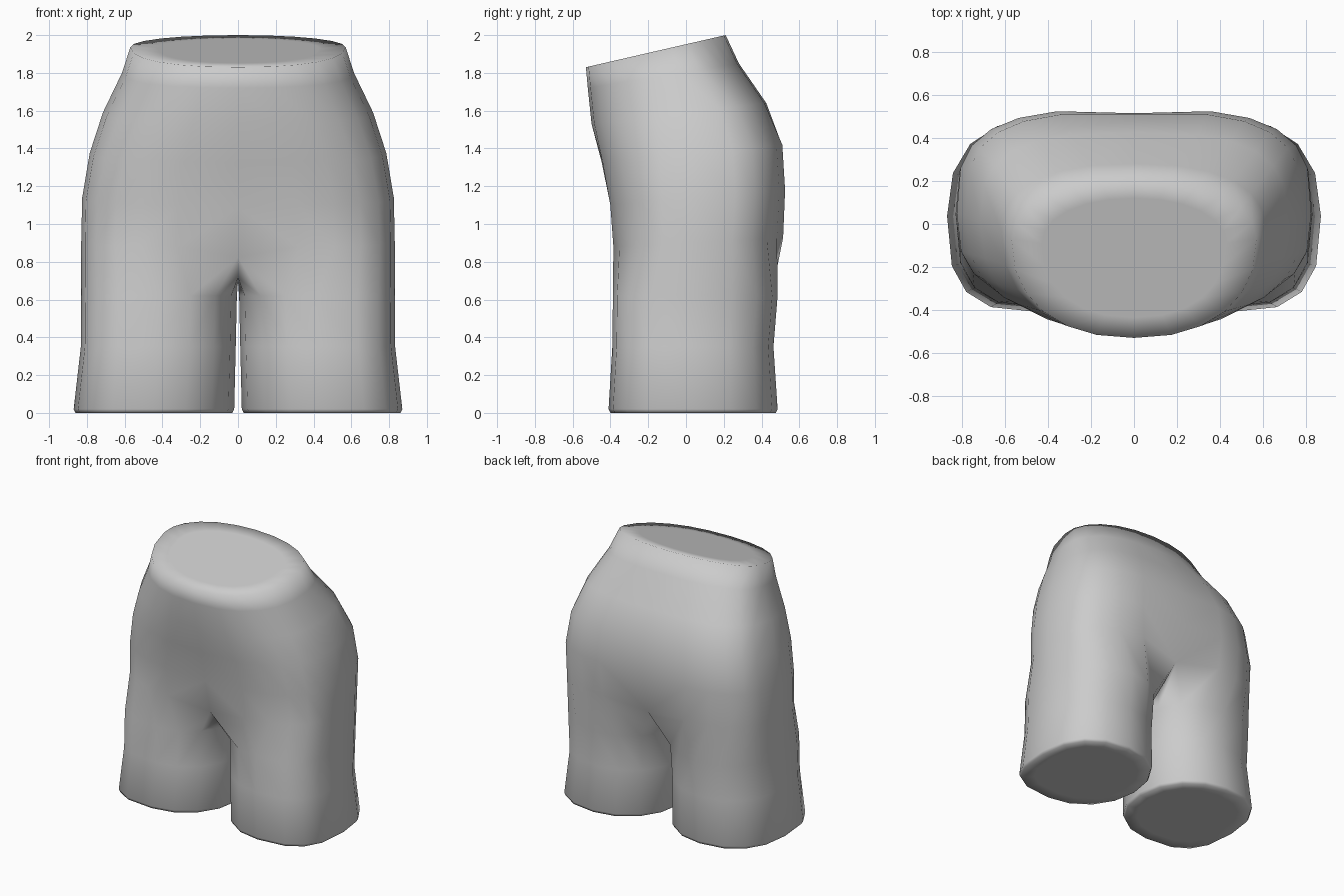
import bpy, bmesh, math

if "Cube" in bpy.data.objects:
    bpy.data.objects.remove(bpy.data.objects["Cube"])

SEG = 12  # segments around half of the torso


def spow(v, e):
    return math.copysign(abs(v) ** e, v) if abs(v) > 1e-6 else 0.0


def torso_ring(zf, zb, w, yf, yb, yc, ef, eb, pinch):
    """Right half outline from front centre, round the hip, to back centre."""
    pts = []
    for i in range(SEG + 1):
        a = math.radians(-90 + 180 * i / SEG)
        e = ef if a < 0 else eb
        x = w * spow(math.cos(a), e)
        y = yc + (yc - yf if a < 0 else yb - yc) * spow(math.sin(a), e)
        z = zf + (zb - zf) * (y - yf) / (yb - yf)
        if i in (0, SEG):  # centre groove
            y -= (y - yc) * pinch
            z -= .4 * pinch
        pts.append((x, y, z))
    return pts


def leg_ring(z, x0, x1, y0, y1):
    """Full leg outline, starting at the front inner corner."""
    pts = []
    yc = (y0 + y1) / 2
    for i in range(SEG + 4):
        a = math.radians(-135 + 22.5 * i)
        c, s = math.cos(a), math.sin(a)
        e = .68 if s < 0 else .84  # flatter front, rounder back
        if c < 0:
            e = .95
        pts.append(((x0 + x1) / 2 + (x1 - x0) / 2 * spow(c, e),
                    yc + (y1 - y0) / 2 * spow(s, e), z))
    return pts


def shrink(points, centre, k):
    return [tuple(c + (p - c) * k for p, c in zip(pt, centre)) for pt in points]


# front z, back z, half width, front y, back y, widest y, roundness, groove
TORSO = [
    (1.83, 2.00, .57, -.53, .21, -.07, .88, .95, 0),
    (1.72, 1.85, .615, -.52, .28, -.04, .86, .82, 0),
    (1.53, 1.64, .715, -.50, .425, .01, .82, .67, 0),
    (1.33, 1.42, .785, -.455, .52, .04, .75, .62, .02),
    (1.10, 1.18, .825, -.412, .535, .05, .71, .62, .04),
    (.88, .93, .83, -.395, .525, .05, .70, .66, .14),
]
CROTCH = [(0, .27, .735), (0, .05, .69), (0, -.19, .715)]
LEG = [
    (.62, .006, .83, -.387, .485),
    (.35, .012, .832, -.39, .463),
    (.02, .02, .87, -.41, .485),
    (.00, .03, .86, -.40, .475),
]

bm = bmesh.new()


def add(points):
    return [bm.verts.new(p) for p in points]


def bridge(a, b, closed):
    n = len(a)
    for i in range(n if closed else n - 1):
        j = (i + 1) % n
        bm.faces.new((a[i], b[i], b[j], a[j]))


# waist and hips, closed by a sloping waist cap
torso = [add(torso_ring(*r)) for r in TORSO]
cap = add(shrink(torso_ring(*TORSO[0]), (0, -.15, 1.9173), .75))
bridge(cap, torso[0], False)
bm.faces.new(cap)
for a, b in zip(torso, torso[1:]):
    bridge(a, b, False)

# leg, joined to the hips and the crotch line, closed at the hem
prev = torso[-1] + add(CROTCH)
rings = [leg_ring(*r) for r in LEG]
rings.append(shrink(rings[-1], (.445, .037, 0), .8))
for r in rings:
    ring = add(r)
    bridge(prev, ring, True)
    prev = ring
bm.faces.new(prev)

bmesh.ops.recalc_face_normals(bm, faces=bm.faces)
for f in bm.faces:
    f.smooth = True
mesh = bpy.data.meshes.new("shorts")
bm.to_mesh(mesh)
bm.free()

grey = bpy.data.materials.new("plain grey")
grey.diffuse_color = (.6, .6, .6, 1)
grey.use_nodes = True
grey.node_tree.nodes["Principled BSDF"].inputs["Base Color"].default_value = grey.diffuse_color
mesh.materials.append(grey)

shorts = bpy.data.objects.new("shorts", mesh)
bpy.context.collection.objects.link(shorts)
mirror = shorts.modifiers.new("left_half", 'MIRROR')
mirror.use_clip = True
mirror.merge_threshold = .002
